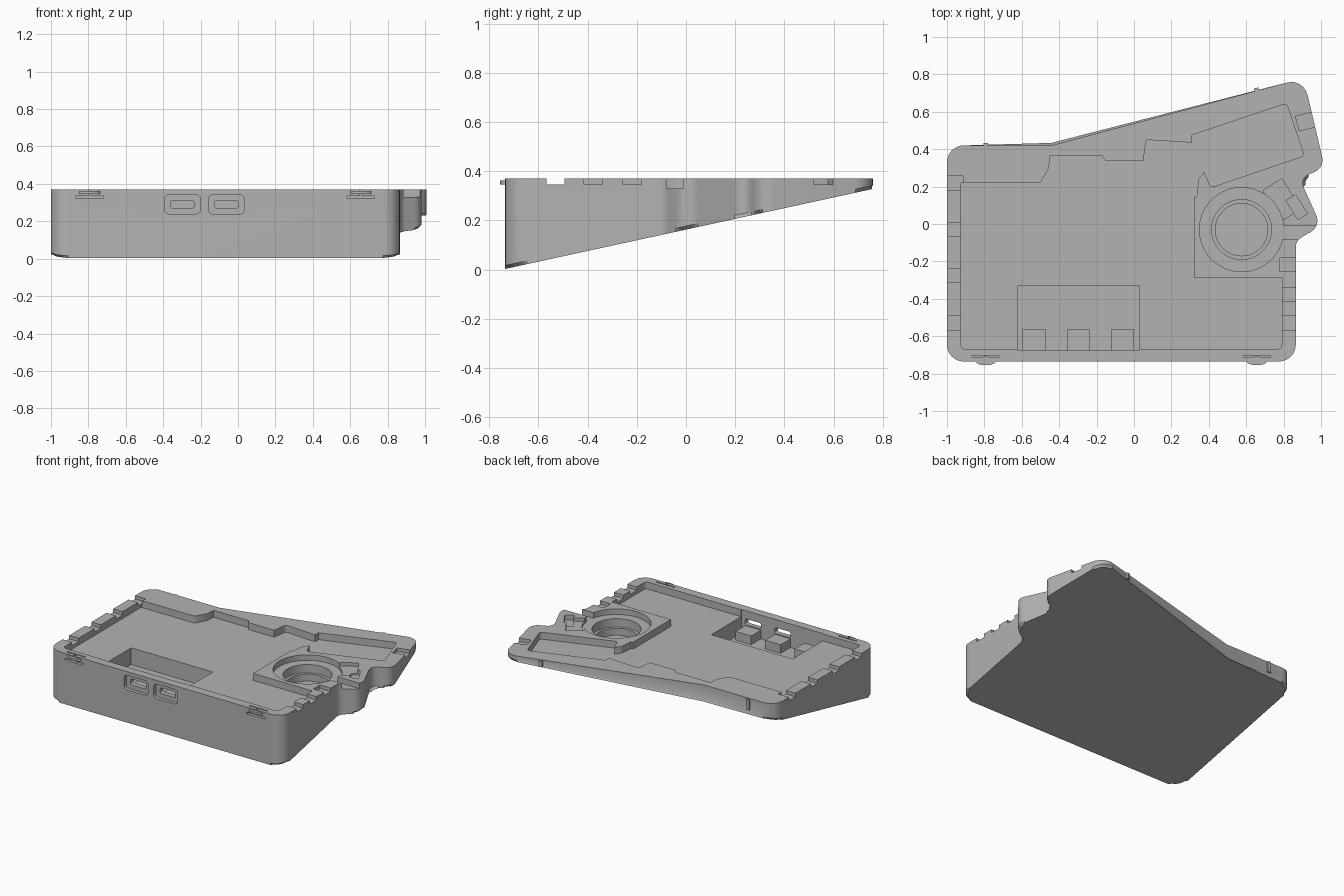
import bpy, bmesh, math
from mathutils import Vector, Matrix

cube = bpy.data.objects.get("Cube")
if cube:
    bpy.data.objects.remove(cube, do_unlink=True)

grey = bpy.data.materials.new("plain grey")
grey.use_nodes = True
grey.diffuse_color = (0.45, 0.45, 0.45, 1)
grey.node_tree.nodes["Principled BSDF"].inputs["Base Color"].default_value = grey.diffuse_color

TOP, FLOOR, ABOVE = 0.37, 0.32, 0.5


def add_object(name, bm):
    bmesh.ops.recalc_face_normals(bm, faces=bm.faces)
    mesh = bpy.data.meshes.new(name)
    bm.to_mesh(mesh)
    bm.free()
    mesh.materials.append(grey)
    obj = bpy.data.objects.new(name, mesh)
    bpy.context.collection.objects.link(obj)
    return obj


def rounded(corners, steps=8):
    """Corners are (x, y, radius); returns the outline with arcs."""
    out = []
    for i, (x, y, r) in enumerate(corners):
        p = Vector((x, y))
        if r == 0:
            out.append(p)
            continue
        a = (Vector(corners[i - 1][:2]) - p).normalized()
        b = (Vector(corners[(i + 1) % len(corners)][:2]) - p).normalized()
        half = a.angle(b) / 2
        centre = p + (a + b).normalized() * r / math.sin(half)
        u = p + a * r / math.tan(half) - centre
        v = p + b * r / math.tan(half) - centre
        turn = u.angle(v)
        for k in range(steps + 1):
            t = k / steps
            out.append(centre + (u * math.sin((1 - t) * turn) + v * math.sin(t * turn)) / math.sin(turn))
    return out


def prism(name, outline, low, high, chamfer=0):
    """Extrude an outline; low is a function of y or a number."""
    bm = bmesh.new()
    z = low if callable(low) else lambda y: low
    base = [bm.verts.new((p.x, p.y, z(p.y))) for p in outline]
    lid = [bm.verts.new((p.x, p.y, high)) for p in outline]
    bottom = bm.faces.new(base)
    bm.faces.new(lid)
    for i in range(len(base)):
        bm.faces.new((base[i - 1], base[i], lid[i], lid[i - 1]))
    if chamfer:
        bmesh.ops.bevel(bm, geom=list(bottom.edges), offset=chamfer, segments=1, affect='EDGES')
    return add_object(name, bm)


def box(name, x0, x1, y0, y1, z0, z1, turn=0):
    bm = bmesh.new()
    bmesh.ops.create_cube(bm, size=1)
    bm.transform(Matrix.Translation(((x0 + x1) / 2, (y0 + y1) / 2, (z0 + z1) / 2))
                 @ Matrix.Rotation(math.radians(turn), 4, 'Z')
                 @ Matrix.Diagonal((x1 - x0, y1 - y0, z1 - z0, 1)))
    return add_object(name, bm)


def disc(name, x, y, z0, z1, r, squash=1):
    bm = bmesh.new()
    bmesh.ops.create_cone(bm, cap_ends=True, segments=64, radius1=r, radius2=r, depth=z1 - z0)
    bm.transform(Matrix.Translation((x, y, (z0 + z1) / 2)) @ Matrix.Diagonal((1, squash, 1, 1)))
    return add_object(name, bm)


# Wedge body with a slanted underside
body = prism("case_body", rounded([
    (-1, -.735, .09), (.865, -.735, .09), (.865, -.09, .06), (1.0, -.01, .07),
    (.885, .245, .05), (1.02, .30, .07), (.907, .78, .09), (-.44, .42, 0), (-1, .42, .09)]),
    lambda y: .003 + .2175 * (y + .735), TOP, chamfer=.014)

cutters = []


def cut(obj):
    obj.hide_render = True
    cutters.append(obj)


# Main shallow tray
cut(prism("tray_cutter", rounded([
    (-.925, -.67, .025), (.79, -.67, .025), (.79, -.285, 0), (.32, -.285, 0), (.32, .145, 0),
    (.335, .145, 0), (.345, .24, 0), (.375, .28, 0), (.41, .195, .02), (.91, .365, .02),
    (.815, .645, .02), (.31, .475, 0), (.31, .435, 0), (.065, .45, .015), (.05, .34, 0),
    (-.155, .34, 0), (-.17, .365, 0), (-.45, .365, 0), (-.455, .3, 0), (-.5, .22, .02),
    (-.925, .22, 0)], 4), FLOOR, ABOVE))

# Deep connector pocket
cut(box("pocket_cutter", -.62, .03, -.33, -.675, .2, ABOVE))

# Stepped round well and its side channel
for r, z in ((.225, .33), (.16, .27), (.14, .22)):
    cut(disc("well_cutter", .575, -.03, z, ABOVE, r))
cut(box("channel_cutter", .73, .85, .035, .225, .345, ABOVE, 32))
cut(box("channel_end_cutter", .84, .90, .03, .15, .335, ABOVE, 32))
cut(box("side_gap_cutter", .78, 1.0, -.08, -.01, .33, ABOVE))

# Rim notches on both sides
for y in (.22, -.03, -.277, -.53):
    cut(box("left_notch_cutter", -1.05, -.915, y - .037, y + .037, .345, ABOVE))
for y in (-.218, -.378, -.53):
    cut(box("right_notch_cutter", .78, .9, y - .037, y + .037, .345, ABOVE))
cut(box("corner_notch_cutter", .87, 1.1, .525, .605, .345, ABOVE, 14))

# Front ports: rounded recess and a slot through the wall
for x in (-.297, -.062):
    for w, h, r, y in ((.19, .105, .025, -.71), (.125, .042, .012, -.64)):
        outline = rounded([(-w / 2, -h / 2, r), (w / 2, -h / 2, r), (w / 2, h / 2, r), (-w / 2, h / 2, r)], 4)
        port = prism("port_cutter", outline, 0, .2)
        port.data.transform(Matrix.Translation((x, y, .291)) @ Matrix.Rotation(math.pi / 2, 4, 'X'))
        cut(port)

# Slits that free the front clips
for x in (-.793, .657):
    cut(box("clip_slit_cutter", x - .073, x + .073, -.8, -.702, .322, .334))
    cut(box("clip_back_cutter", x - .073, x + .073, -.711, -.702, .33, ABOVE))
    cut(box("clip_split_cutter", x - .005, x + .005, -.8, -.705, .33, ABOVE))

for i, c in enumerate(cutters):
    mod = body.modifiers.new(f"cut_{i}", 'BOOLEAN')
    mod.operation = 'DIFFERENCE'
    mod.solver = 'EXACT'
    mod.object = c
bpy.context.view_layer.update()
evaluated = body.evaluated_get(bpy.context.evaluated_depsgraph_get())
result = bpy.data.meshes.new_from_object(evaluated)
body.modifiers.clear()
body.data = result
for c in cutters:
    bpy.data.objects.remove(c, do_unlink=True)

# Support pads inside the connector pocket
for i, x in enumerate((-.533, -.297, -.062)):
    box(f"connector_pad_{i + 1}", x - .062, x + .062, -.68, -.565, .19, .262)

# Snap bumps on the front clips
for side, x in (("right", -.793), ("left", .657)):
    disc(f"{side}_clip_bump", x, -.732, .347, .363, .055, .42)

# Small ribs on the back wall
box("right_back_rib", -.805, -.78, .40, .433, .29, .366)
box("left_back_rib", .645, .67, .69, .728, .325, .366, 15)

for obj in (body,):
    bpy.ops.object.select_all(action='DESELECT')
    obj.select_set(True)
    bpy.context.view_layer.objects.active = obj
    bpy.ops.object.shade_smooth_by_angle(angle=math.radians(30))
